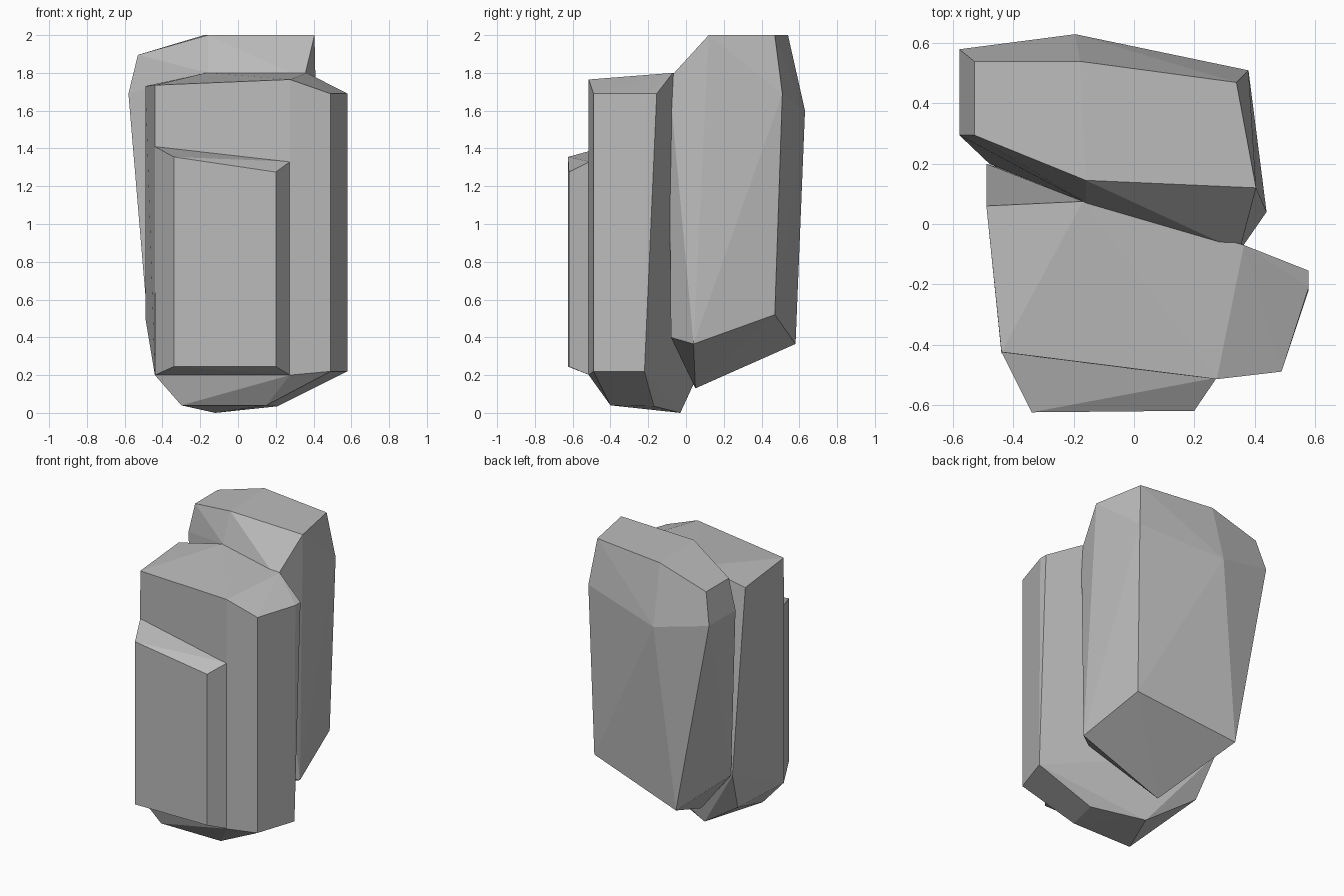
import bpy
import bmesh

default_cube = bpy.data.objects.get("Cube")
if default_cube:
    bpy.data.objects.remove(default_cube, do_unlink=True)


def make_material(name, color):
    material = bpy.data.materials.new(name)
    material.use_nodes = True
    material.diffuse_color = color
    material.node_tree.nodes["Principled BSDF"].inputs["Base Color"].default_value = color
    return material


def make_chunk(name, corners, material):
    """Wrap a handful of corner points in a faceted convex shell."""
    bm = bmesh.new()
    for corner in corners:
        bm.verts.new(corner)
    result = bmesh.ops.convex_hull(bm, input=bm.verts[:])
    loose = {g for g in result["geom_interior"] + result["geom_unused"]
             if isinstance(g, bmesh.types.BMVert)}
    bmesh.ops.delete(bm, geom=list(loose), context='VERTS')
    bmesh.ops.dissolve_limit(bm, angle_limit=0.03, verts=bm.verts[:], edges=bm.edges[:])
    bmesh.ops.recalc_face_normals(bm, faces=bm.faces[:])
    mesh = bpy.data.meshes.new(name)
    bm.to_mesh(mesh)
    bm.free()
    mesh.materials.append(material)
    chunk = bpy.data.objects.new(name, mesh)
    bpy.context.collection.objects.link(chunk)
    return chunk


stone = make_material("stone gray", (0.5, 0.5, 0.5, 1))

# Front rock: sloping top, shoulder on the left, lower ring and small base
front_top = [(-.49, .06, 1.73), (-.44, -.425, 1.735), (.275, -.515, 1.765),
             (.365, -.07, 1.8), (-.17, .075, 1.8)]
front_shoulder = [(.49, -.49, 1.69), (.58, -.21, 1.69), (.58, -.155, 1.69)]
front_ring = [(-.44, -.43, .2), (.275, -.515, .2), (.49, -.49, .22), (.58, -.22, .22),
              (.36, -.15, .2), (-.44, .07, .22), (-.49, .2, .5)]
front_base = [(-.3, -.4, .04), (.15, -.4, .04), (.21, -.17, .035), (-.12, -.03, 0)]
make_chunk("front_rock", front_top + front_shoulder + front_ring + front_base, stone)

# Thin slab on the front face, with bevelled rim
slab_rim = [(-.44, -.425, 1.41), (.275, -.51, 1.33), (.275, -.51, .2), (-.44, -.425, .2)]
slab_face = [(-.34, -.625, 1.355), (.2, -.62, 1.275), (.2, -.62, .245), (-.34, -.625, .245)]
make_chunk("front_slab", slab_rim + slab_face, stone)

# Back rock: taller, with a tapered crown and a slanted underside
back_top = [(-.53, .54, 1.895), (-.18, .54, 2), (.34, .47, 2),
            (.405, .12, 2), (-.16, .145, 2), (-.53, .295, 1.895)]
back_shoulder = [(-.58, .58, 1.69), (-.195, .63, 1.6), (.38, .51, 1.69), (.415, .11, 1.69),
                 (.35, -.09, 1.77), (-.16, .07, 1.8), (-.58, .295, 1.69)]
back_bottom = [(.363, .47, .52), (-.33, .58, .365), (.44, .04, .365),
               (.3, -.08, .4), (-.15, .05, .13), (-.48, .2, .5)]
make_chunk("back_rock", back_top + back_shoulder + back_bottom, stone)
